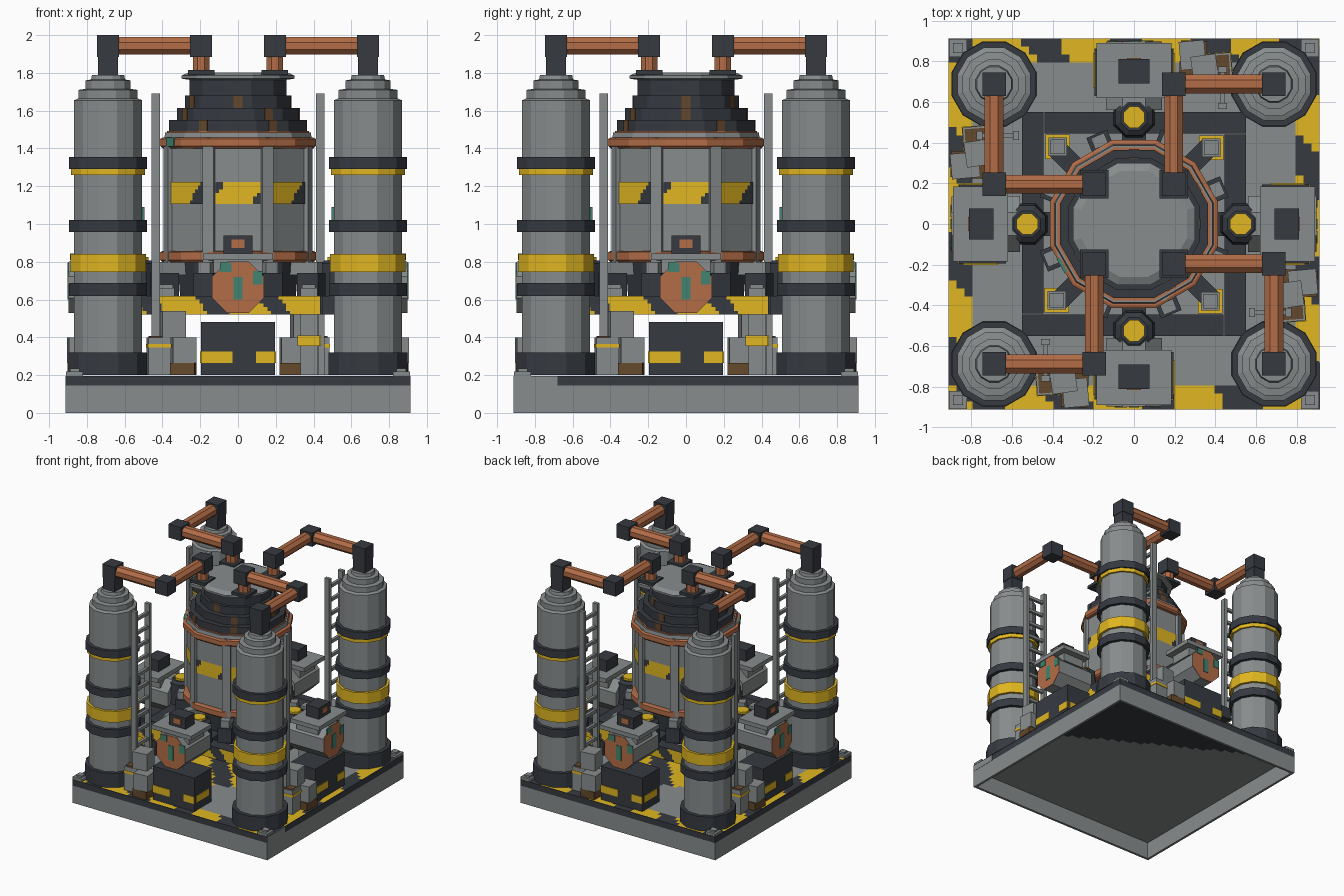
import bpy, bmesh, math
from mathutils import Matrix, Vector

cube = bpy.data.objects.get("Cube")
if cube:
    bpy.data.objects.remove(cube, do_unlink=True)


def material(name, rgb):
    m = bpy.data.materials.new(name)
    m.use_nodes = True
    m.diffuse_color = (*rgb, 1)
    m.node_tree.nodes["Principled BSDF"].inputs["Base Color"].default_value = (*rgb, 1)
    return m


GREY = material("steel grey", (.245, .265, .265))
DARK = material("dark iron", (.037, .043, .053))
YELLOW = material("warning yellow", (.75, .47, .015))
COPPER = material("copper", (.45, .15, .063))
BROWN = material("rust brown", (.13, .066, .025))
TEAL = material("verdigris", (.055, .23, .165))


def finish(bm, name, mats, turns=1, matrix=None):
    """Store the mesh and repeat it around the z axis."""
    if matrix:
        bm.transform(matrix)
    me = bpy.data.meshes.new(name)
    bm.to_mesh(me)
    bm.free()
    for m in mats:
        me.materials.append(m)
    for i in range(turns):
        ob = bpy.data.objects.new(name, me)
        ob.rotation_euler.z = i * math.tau / turns
        bpy.context.collection.objects.link(ob)


def box(name, mat, x, y, z, turns=4, rot=0):
    """Box from x, y and z ranges, turned by rot degrees about its centre."""
    bm = bmesh.new()
    bmesh.ops.create_cube(bm, size=1)
    size = [b - a for a, b in (x, y, z)]
    mid = Vector([(a + b) / 2 for a, b in (x, y, z)])
    mx = Matrix.Translation(mid) @ Matrix.Rotation(math.radians(rot), 4, 'Z') @ Matrix.Diagonal((*size, 1))
    finish(bm, name, [mat], turns, mx)


def radial_box(name, mat, degrees, r, width, z):
    """Box pointing outward at an angle, from a radius range."""
    a, m = math.radians(degrees), sum(r) / 2
    x, y, h, w = m * math.cos(a), m * math.sin(a), (r[1] - r[0]) / 2, width / 2
    box(name, mat, (x - h, x + h), (y - w, y + w), z, 1, degrees)


def lathe(name, mat, n, profile, centre=(0, 0, 0), turns=1, matrix=None):
    """Capped n-sided solid; profile holds (flat radius, height) pairs."""
    bm = bmesh.new()
    k = 1 / math.cos(math.pi / n)
    rings = []
    for r, z in profile:
        rings.append([bm.verts.new((r * k * math.cos((i + .5) * math.tau / n),
                                    r * k * math.sin((i + .5) * math.tau / n), z)) for i in range(n)])
    for a, b in zip(rings, rings[1:]):
        for i in range(n):
            j = (i + 1) % n
            bm.faces.new((a[i], a[j], b[j], b[i]))
    bm.faces.new(rings[0][::-1])
    bm.faces.new(rings[-1])
    finish(bm, name, [mat], turns, Matrix.Translation(centre) @ (matrix or Matrix()))


def grid_plate(name, mats, w, h, cell, rule, matrix, turns=1):
    """Flat plate of square cells, each coloured by rule(x, y)."""
    bm = bmesh.new()
    bmesh.ops.create_grid(bm, x_segments=round(w / cell), y_segments=round(h / cell), size=.5)
    bm.transform(Matrix.Diagonal((w, h, 1, 1)))
    for f in bm.faces:
        c = f.calc_center_median()
        f.material_index = int(rule(c.x, c.y))
    finish(bm, name, mats, turns, matrix)


def stripes(slant, phase, pitch):
    """Rule for dark diagonals on yellow."""
    return lambda x, y: math.sin((x + slant * y + phase) * math.tau / pitch) < -.5


def deck_rule(x, y):
    """Grey deck with warning colours on the border and below the vessel."""
    if max(abs(x), abs(y)) > .79 or math.hypot(x, y) < .38:
        return 1 if math.sin((x + .8 * y) * 15 + 1) > -.2 else 2
    return 0


UPRIGHT = Matrix.Rotation(math.pi / 2, 4, 'X')

# Hollow base: grey skirt, dark deck slab
E = .912
box("base_skirt", GREY, (-E, E), (-E, -E + .02), (0, .145))
box("deck_slab", DARK, (-E, E), (-E, E), (.145, .196), 1)
box("worn_edge", GREY, (E - .01, E + .002), (-E, -.68), (.145, .196), 1)
grid_plate("deck_underside", [GREY, DARK], 1.78, 1.78, .04, lambda x, y: y < -.4 + .55 * x,
           Matrix.Translation((0, 0, .142)) @ Matrix.Rotation(math.pi, 4, 'X'))
grid_plate("deck_surface", [GREY, YELLOW, DARK], 2 * E, 2 * E, .04, deck_rule, Matrix.Translation((0, 0, .2)))
box("corner_plate", GREY, (-.91, -.82), (-.91, -.82), (.196, .22))
box("corner_bolt", GREY, (-.89, -.84), (-.89, -.84), (.22, .235))

# Corner tanks with bands
T = (-.688, -.688, 0)
lathe("tank", GREY, 12, [(.18, .2), (.18, 1.655), (.156, 1.665), (.156, 1.71), (.12, 1.715),
                         (.12, 1.76), (.09, 1.765), (.085, 1.79)], T, 4)
for name, mat, r, lo, hi in [("tank_foot", DARK, .21, .2, .32), ("tank_band", DARK, .207, .62, .688),
                             ("tank_stripe", YELLOW, .2, .746, .84), ("tank_band", DARK, .207, .958, 1.02),
                             ("tank_stripe", YELLOW, .195, 1.26, 1.291), ("tank_band", DARK, .207, 1.291, 1.354)]:
    lathe(name, mat, 12, [(r, lo), (r, hi)], T, 4)
box("tank_patina", TEAL, (-.51, -.495), (-.72, -.66), (1.02, 1.09))

# Overhead pipes with cube elbows
P, Q, H = -.688, -.195, 1.943
box("tank_outlet", DARK, (P - .054, P + .054), (P - .054, P + .054), (1.76, 1.9))
for x, y in [(P, P), (Q, P), (Q, Q)]:
    box("pipe_elbow", DARK, (x - .058, x + .058), (y - .058, y + .058), (1.885, 2))
ALONG_X = Matrix.Rotation(math.pi / 2, 4, 'Y')
lathe("outer_pipe", COPPER, 8, [(.046, 0), (.046, Q - P)], (P, P, H), 4, ALONG_X)
lathe("inner_pipe", COPPER, 8, [(.046, 0), (.046, Q - P)], (Q, Q, H), 4, UPRIGHT)
lathe("down_pipe", COPPER, 8, [(.044, 1.8), (.044, 1.9)], (Q, Q, 0), 4)
box("pipe_flange", DARK, (Q - .07, Q + .07), (Q - .07, Q + .07), (1.79, 1.815))

# Ladders beside the tanks
for y in (-.76, -.58):
    box("ladder_rail", GREY, (-.458, -.412), (y - .015, y + .015), (.2, 1.69))
for i in range(12):
    z = .3 + i * .118
    box("ladder_rung", GREY, (-.447, -.423), (-.76, -.58), (z, z + .025))

# Central vessel
lathe("vessel_body", GREY, 8, [(.375, .8), (.375, 1.46)])
for lo, hi in [(.803, .857), (1.407, 1.457)]:
    lathe("vessel_hoop", COPPER, 12, [(.4, lo - .006), (.412, lo + .006), (.412, hi - .006), (.4, hi)])
radial_box("hoop_patina", TEAL, 210, (.4, .416), .08, (1.41, 1.458))
for k in range(8):
    turn = Matrix.Rotation(math.radians(45 * k), 4, 'Z')
    grid_plate("vessel_sign", [YELLOW, DARK], .24, .116, .02, stripes(-.7, .08 + .05 * (k % 2), .32),
               turn @ Matrix.Translation((0, -.381, 1.164)) @ UPRIGHT)
    b = 45 * k + 22.5
    radial_box("vessel_rib", GREY, b, (.375, .415), .064, (.8, 1.41))
    radial_box("support_bracket", GREY, b, (.31, .47), .07, (.73, .8))
    radial_box("bracket_foot", DARK, b, (.36, .48), .11, (.62, .74))
lathe("vessel_shoulder", GREY, 12, [(.39, 1.457), (.385, 1.485)])
lathe("shoulder_trim", COPPER, 12, [(.375, 1.48), (.375, 1.492)])

# Stepped dome with rust plates
tiers = [(.365, 1.49, 1.55), (.323, 1.55, 1.615), (.28, 1.615, 1.68), (.257, 1.68, 1.77)]
for i, (r, lo, hi) in enumerate(tiers):
    lathe("dome_tier", DARK, 12, [(r, lo), (r, hi)])
    if i < 3:
        for k in range(5):
            radial_box("rust_plate", BROWN, 30 * (k * 7 + i * 2 + 1), (r - .005, r + .004), .05, (lo, hi))
lathe("dome_cap", GREY, 12, [(.25, 1.762), (.3, 1.77), (.3, 1.785), (.26, 1.803)])

# Vessel underside and raised frame
lathe("vessel_skirt", DARK, 12, [(.3, .53), (.32, .8)])
box("frame_beam", DARK, (-.55, .44), (-.55, -.445), (.52, .62))
grid_plate("frame_stripes", [YELLOW, DARK], .98, .1, .02, stripes(.7, 0, .33),
           Matrix.Translation((-.055, -.553, .57)) @ UPRIGHT, 4)
box("frame_tie", DARK, (-.06, .06), (-.46, -.25), (.54, .62))
box("frame_leg", GREY, (-.425, -.335), (-.42, -.33), (.2, .66))
box("leg_collar", YELLOW, (-.44, -.32), (-.435, -.315), (.355, .41))
box("leg_cap", GREY, (-.415, -.345), (-.41, -.34), (.66, .68))
box("leg_brace", DARK, (-.4, -.2), (-.36, -.26), (.54, .6), 4, 45)

# Motors, one on each side
lathe("motor_body", GREY, 8, [(.137, 0), (.137, .335)], (0, -.56, .665), 4, UPRIGHT)
lathe("motor_disc", COPPER, 8, [(.135, 0), (.135, .004)], (0, -.894, .665), 4, UPRIGHT)
for x, z, w, h in [(0, .66, .025, .06), (-.065, .77, .03, .025), (.105, .715, .025, .035)]:
    box("disc_patina", TEAL, (x - w, x + w), (-.902, -.896), (z - h, z + h))
box("motor_saddle", GREY, (-.13, .13), (-.84, -.64), (.74, .815))
box("motor_plate", GREY, (-.185, .185), (-.89, -.62), (.81, .845))
box("junction_box", DARK, (-.077, .077), (-.81, -.69), (.845, .938))
box("junction_cover", COPPER, (-.034, .034), (-.816, -.81), (.873, .918))
lathe("valve_base", DARK, 8, [(.1, .62), (.09, .79), (.065, .808)], (0, -.525, 0), 4)
lathe("valve_cap", YELLOW, 8, [(.052, .8), (.052, .825)], (0, -.525, 0), 4)

# Control cabinets under the motors
box("cabinet", DARK, (-.195, .195), (-.86, -.63), (.2, .482))
for x0, x1 in [(-.195, -.03), (.095, .195)]:
    box("cabinet_stripe", YELLOW, (x0, x1), (-.866, -.86), (.265, .325))
for x in (-.198, .198):
    box("cabinet_side_stripe", YELLOW, (x - .003, x + .003), (-.84, -.67), (.265, .325))

# Crate piles
box("tall_crate", GREY, (-.48, -.36), (-.84, -.7), (.2, .4), 4, 4)
box("rust_crate", BROWN, (-.355, -.225), (-.9, -.7), (.2, .265), 4, -3)
box("low_crate", GREY, (-.35, -.225), (-.9, -.76), (.265, .4), 4, 5)
box("top_crate", GREY, (-.41, -.285), (-.83, -.7), (.4, .54), 4, 8)
box("crate_lid", BROWN, (-.47, -.37), (-.83, -.71), (.4, .407), 4, 4)
box("crate_strap", YELLOW, (-.483, -.357), (-.843, -.697), (.345, .365), 4, 4)
